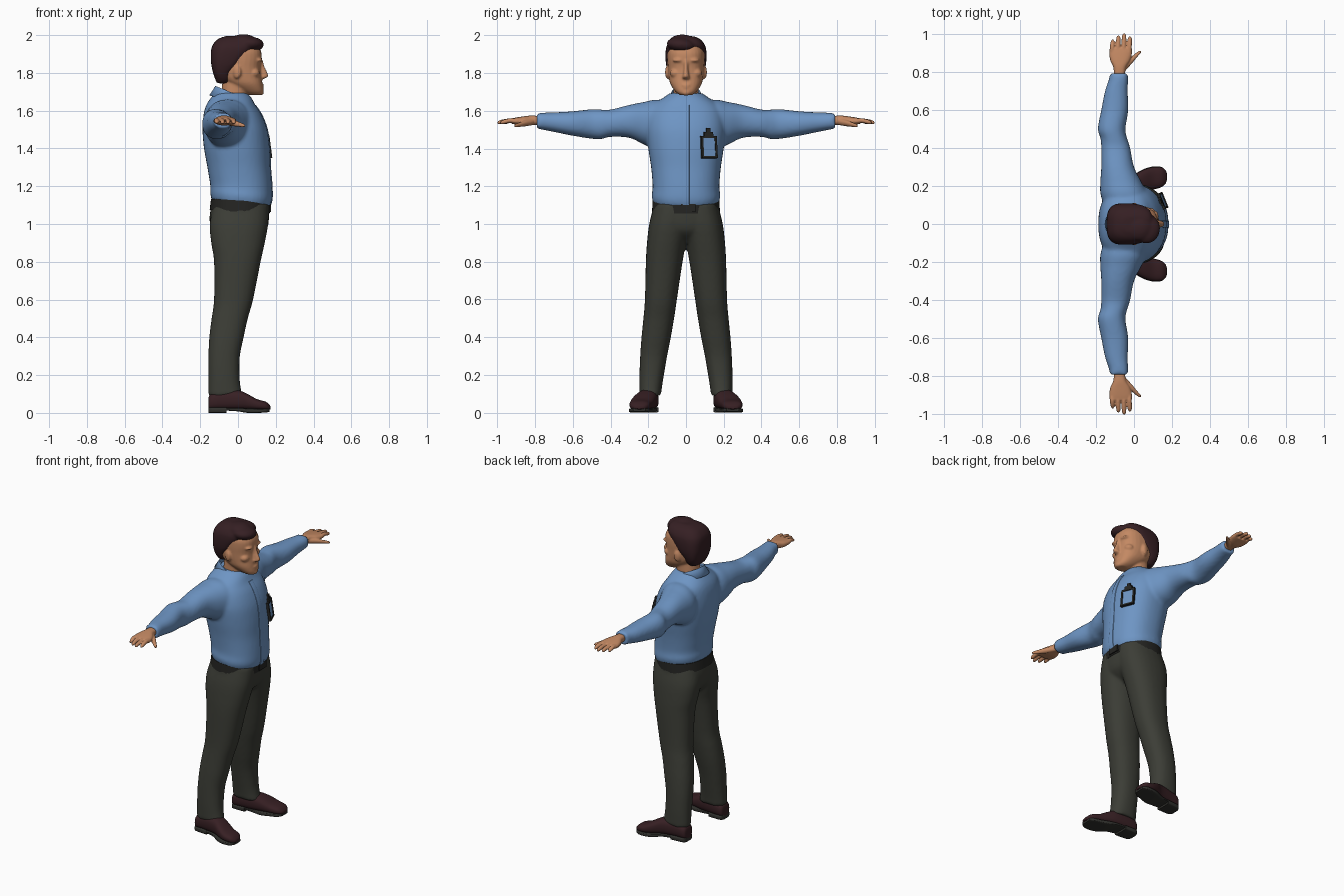
import bpy, bmesh, math
from mathutils import Matrix, Vector


def mat(name, r, g, b):
    m = bpy.data.materials.new(name)
    m.diffuse_color = (r, g, b, 1)
    return m


SHIRT = mat("shirt_blue", 0.155, 0.30, 0.55)
SKIN = mat("skin", 0.55, 0.25, 0.125)
TROUSERS = mat("trouser_grey", 0.045, 0.047, 0.037)
HAIR = mat("hair_brown", 0.036, 0.014, 0.017)
SHOE = mat("shoe_brown", 0.038, 0.014, 0.017)
DARK = mat("belt_black", 0.018, 0.018, 0.016)
SOLE = mat("sole_grey", 0.03, 0.03, 0.026)


def catmull(rows, steps):
    """Smooth interpolation between the given sections."""
    out = []
    for i in range(len(rows) - 1):
        p0, p1 = rows[max(i - 1, 0)], rows[i]
        p2, p3 = rows[i + 1], rows[min(i + 2, len(rows) - 1)]
        for s in range(steps):
            t = s / steps
            out.append([0.5 * (2 * b + (c - a) * t + (2 * a - 5 * b + 4 * c - d) * t * t
                               + (3 * b - a - 3 * c + d) * t ** 3)
                        for a, b, c, d in zip(p0, p1, p2, p3)])
    return out + [list(rows[-1])]


def loft(bm, axis, rows, n=2.2, sides=28, steps=4):
    """Sections (t, a0, a1, b0, b1): position on the axis and bounds across it."""
    rings = []
    for t, a0, a1, b0, b1 in catmull(rows, steps):
        ring = []
        for k in range(sides):
            c, s = math.cos(2 * math.pi * k / sides), math.sin(2 * math.pi * k / sides)
            a = (a0 + a1) / 2 + (a1 - a0) / 2 * math.copysign(abs(c) ** (2 / n), c)
            b = (b0 + b1) / 2 + (b1 - b0) / 2 * math.copysign(abs(s) ** (2 / n), s)
            ring.append(bm.verts.new({"x": (t, a, b), "y": (a, t, b), "z": (a, b, t)}[axis]))
        rings.append(ring)
    for r, q in zip(rings, rings[1:]):
        for k in range(sides):
            j = (k + 1) % sides
            bm.faces.new((r[k], r[j], q[j], q[k]))
    bm.faces.new(rings[0])
    bm.faces.new(rings[-1])


def upright(rows):
    """Sections (z, x0, x1, half_y) made symmetric in y."""
    return [(z, x0, x1, -h, h) for z, x0, x1, h in rows]


def ball(bm, center, radii, rot=Matrix()):
    m = Matrix.Translation(center) @ rot @ Matrix.Diagonal((*radii, 1))
    bmesh.ops.create_uvsphere(bm, u_segments=24, v_segments=14, radius=1, matrix=m)


def box(bm, center, size, pose=Matrix()):
    m = pose @ Matrix.Translation(center) @ Matrix.Diagonal((*size, 1))
    bmesh.ops.create_cube(bm, size=1, matrix=m)


def finish(name, bm, material, mirror=False, voxel=0, smooth=4, angle=40):
    bmesh.ops.recalc_face_normals(bm, faces=bm.faces)
    me = bpy.data.meshes.new(name)
    bm.to_mesh(me)
    bm.free()
    me.materials.append(material)
    me.shade_smooth()
    me.set_sharp_from_angle(angle=math.radians(angle))
    ob = bpy.data.objects.new(name, me)
    bpy.context.collection.objects.link(ob)
    if mirror:
        md = ob.modifiers.new("mirror", "MIRROR")
        md.use_axis = (False, True, False)
        md.use_mirror_merge = False
    if voxel:
        md = ob.modifiers.new("fuse", "REMESH")
        md.mode, md.voxel_size, md.use_smooth_shade = "VOXEL", voxel, True
        md = ob.modifiers.new("soften", "SMOOTH")
        md.factor, md.iterations = 0.5, smooth
    return ob


# Shirt: torso with both sleeves fused
bm = bmesh.new()
body = [(1.11, -.14, .168, .172), (1.15, -.147, .18, .182), (1.2, -.147, .18, .177),
        (1.3, -.162, .172, .185), (1.4, -.18, .168, .2), (1.5, -.188, .155, .21),
        (1.58, -.182, .125, .2), (1.63, -.168, .092, .175), (1.67, -.142, .07, .12),
        (1.695, -.12, .045, .085)]
loft(bm, "z", upright(body), 2.3, 40)
for v in bm.verts:                       # hem dips at the front
    v.co.z -= 0.12 * v.co.x * max(0, min(1, (1.25 - v.co.z) / 0.1))
sleeve = [(.06, -.14, .05, 1.44, 1.64), (.15, -.175, .07, 1.4, 1.66), (.22, -.177, .04, 1.42, 1.648),
          (.3, -.172, .0, 1.457, 1.632), (.4, -.172, -.02, 1.462, 1.607), (.45, -.176, -.036, 1.45, 1.607),
          (.5, -.19, -.045, 1.452, 1.609), (.6, -.172, -.03, 1.468, 1.598), (.7, -.152, -.033, 1.488, 1.592),
          (.76, -.132, -.03, 1.5, 1.59), (.79, -.13, -.03, 1.503, 1.588)]
loft(bm, "y", sleeve)
loft(bm, "y", [(-y, *r) for y, *r in sleeve])
finish("shirt", bm, SHIRT, voxel=0.01, smooth=5)

# Button placket down the chest
bm = bmesh.new()
loft(bm, "z", [(z - .02 * (z < 1.2), x1 - .03, x1 + .003, -.02, .018) for z, x0, x1, h in body[:8]], 8)
finish("placket", bm, SHIRT)

# Collar: folded band with two points at the front
bm = bmesh.new()
rows = []
for k in range(41):
    a = math.radians(8 + 344 * k / 40)
    c, s = math.cos(a), math.sin(a)
    point = max(0, 1 - abs(min(a, 2 * math.pi - a) - .62) / .6)
    rows.append([bm.verts.new(p) for p in (
        (-.03 + .085 * c, .072 * s, 1.655 - .045 * c),
        (-.03 + .09 * c, .078 * s, 1.69 - .037 * c),
        (-.03 + (.118 + .015 * point) * c, (.1 + .03 * point) * s, 1.65 - .03 * c - .035 * point))])
for r, q in zip(rows, rows[1:]):
    for i in range(2):
        bm.faces.new((r[i], q[i], q[i + 1], r[i + 1]))
ob = finish("collar", bm, SHIRT, angle=60)
md = ob.modifiers.new("cloth", "SOLIDIFY")
md.thickness, md.offset = 0.008, 0

# Head, neck, nose, brow, lips and ears
bm = bmesh.new()
loft(bm, "z", upright([
    (1.683, .06, .122, .03), (1.70, .02, .134, .054), (1.74, -.05, .13, .082), (1.78, -.1, .124, .092),
    (1.83, -.12, .12, .097), (1.88, -.12, .126, .099), (1.92, -.11, .12, .095), (1.96, -.08, .09, .07),
    (1.98, -.03, .05, .03)]), 2.4)
loft(bm, "z", upright([(1.6, -.1, .045, .07), (1.68, -.09, .05, .068), (1.78, -.08, .06, .068)]))
loft(bm, "z", upright([(1.768, .1, .135, .016), (1.778, .1, .157, .02), (1.79, .1, .16, .016),
                       (1.83, .1, .142, .011), (1.87, .1, .13, .012)]))
ball(bm, (.118, 0, 1.737), (.02, .03, .008))
ball(bm, (.116, 0, 1.724), (.022, .025, .008))
ball(bm, (.118, 0, 1.697), (.02, .026, .016))
for s in (-1, 1):
    ball(bm, (.108, .04 * s, 1.868), (.022, .032, .01))
    ball(bm, (.085, .055 * s, 1.80), (.03, .03, .025))
    ball(bm, (-.005, .098 * s, 1.805), (.022, .012, .036), Matrix.Rotation(.3 * s, 4, "Z"))
finish("head", bm, SKIN, voxel=0.006, smooth=4)

# Hair: cap over the skull with a side-swept quiff
bm = bmesh.new()
loft(bm, "z", upright([
    (1.745, -.112, -.05, .06), (1.77, -.122, -.035, .08), (1.8, -.132, -.03, .094), (1.84, -.141, .012, .105),
    (1.88, -.144, .045, .109), (1.92, -.143, .08, .108), (1.95, -.133, .1, .1), (1.98, -.105, .09, .076),
    (1.996, -.06, .06, .04)]), 3)
ball(bm, (.065, -.025, 1.95), (.072, .078, .04), Matrix.Rotation(-.12, 4, "X"))
ball(bm, (.03, -.02, 1.965), (.07, .07, .04))
finish("hair", bm, HAIR, voxel=0.008, smooth=4)

# Hands
bm = bmesh.new()
loft(bm, "y", [(.76, -.105, -.05, 1.525, 1.572), (.82, -.108, -.042, 1.525, 1.575),
               (.86, -.125, -.02, 1.522, 1.571), (.9, -.13, -.01, 1.527, 1.565),
               (.925, -.127, -.012, 1.532, 1.56)], 2.5)
for x, tip in ((-.114, .968), (-.084, .99), (-.054, 1.0), (-.024, .985)):
    loft(bm, "y", [(y, x + d - r, x + d + r, z - r, z + r) for y, d, z, r in (
        (.89, 0, 1.547, .0125), (.93, 0, 1.549, .0125), (tip - .012, .002, 1.54, .011),
        (tip, .002, 1.536, .004))], 2, 12)
loft(bm, "y", [(.81, -.08, -.04, 1.525, 1.56), (.85, -.05, -.005, 1.518, 1.552),
               (.88, -.012, .02, 1.515, 1.54), (.9, .012, .037, 1.512, 1.532),
               (.91, .028, .038, 1.514, 1.526)], 2, 14)
finish("hands", bm, SKIN, mirror=True, voxel=0.004, smooth=3)

# Trousers: hips and both legs fused
bm = bmesh.new()
loft(bm, "z", upright([(.9, -.09, .08, .07), (.96, -.14, .148, .17), (1.04, -.15, .165, .182),
                       (1.13, -.135, .165, .172)]), 2.3, 36)
leg = [(.09, -.157, .025, .132, .247), (.13, -.157, .015, .128, .247), (.2, -.157, .008, .117, .247),
       (.3, -.157, .01, .1, .243), (.4, -.152, .03, .08, .236), (.5, -.14, .052, .063, .226),
       (.6, -.127, .08, .048, .218), (.8, -.127, .12, .018, .213), (.9, -.142, .142, -.002, .207),
       (1.0, -.15, .16, -.03, .195), (1.1, -.13, .162, -.05, .17)]
loft(bm, "z", leg, 2.3)
loft(bm, "z", [(z, a, b, -d, -c) for z, a, b, c, d in leg], 2.3)
finish("trousers", bm, TROUSERS, voxel=0.01, smooth=4)

# Belt with loops and buckle
bm = bmesh.new()
loft(bm, "z", upright([(1.065, -.15, .168, .18), (1.125, -.143, .17, .177)]), 2.3, 48, 1)
for v in bm.verts:
    v.co.z -= .06 * v.co.x
box(bm, (.168, .012, 1.085), (.014, .075, .042))
finish("belt", bm, DARK)

# Shoes with separate heels and front soles
bm = bmesh.new()
loft(bm, "x", [(-.157, .17, .22, .02, .07), (-.145, .148, .24, .015, .1), (-.08, .145, .248, .015, .12),
               (0, .152, .262, .015, .12), (.05, .165, .285, .015, .1), (.1, .182, .299, .014, .073),
               (.145, .195, .297, .014, .06), (.165, .212, .282, .016, .045), (.172, .228, .268, .02, .035)], 2.6)
finish("shoes", bm, SHOE, mirror=True)
bm = bmesh.new()
loft(bm, "x", [(-.157, .165, .225, 0, .03), (-.14, .147, .243, 0, .03), (-.06, .147, .25, 0, .03)], 6)
loft(bm, "x", [(-.06, .155, .25, .012, .026), (0, .155, .262, .008, .026), (.05, .163, .288, 0, .024),
               (.1, .18, .302, 0, .022), (.145, .194, .299, .002, .022), (.168, .215, .28, .006, .024)], 6)
finish("soles", bm, SOLE, mirror=True)

# Badge holder on the chest: frame, clip and card
pose = (Matrix.Translation((.15, .122, 1.408)) @ Matrix.Rotation(math.radians(22), 4, "Z")
        @ Matrix.Rotation(math.radians(-8), 4, "Y"))
bm = bmesh.new()
for s in (-1, 1):
    box(bm, (0, .039 * s, 0), (.016, .011, .118), pose)
    box(bm, (0, 0, .054 * s), (.016, .089, .011), pose)
box(bm, (0, 0, .069), (.016, .05, .022), pose)
box(bm, (-.004, 0, .088), (.02, .022, .026), pose)
finish("badge_frame", bm, DARK)
bm = bmesh.new()
box(bm, (0, 0, 0), (.006, .072, .102), pose)
finish("badge_card", bm, SHIRT)
